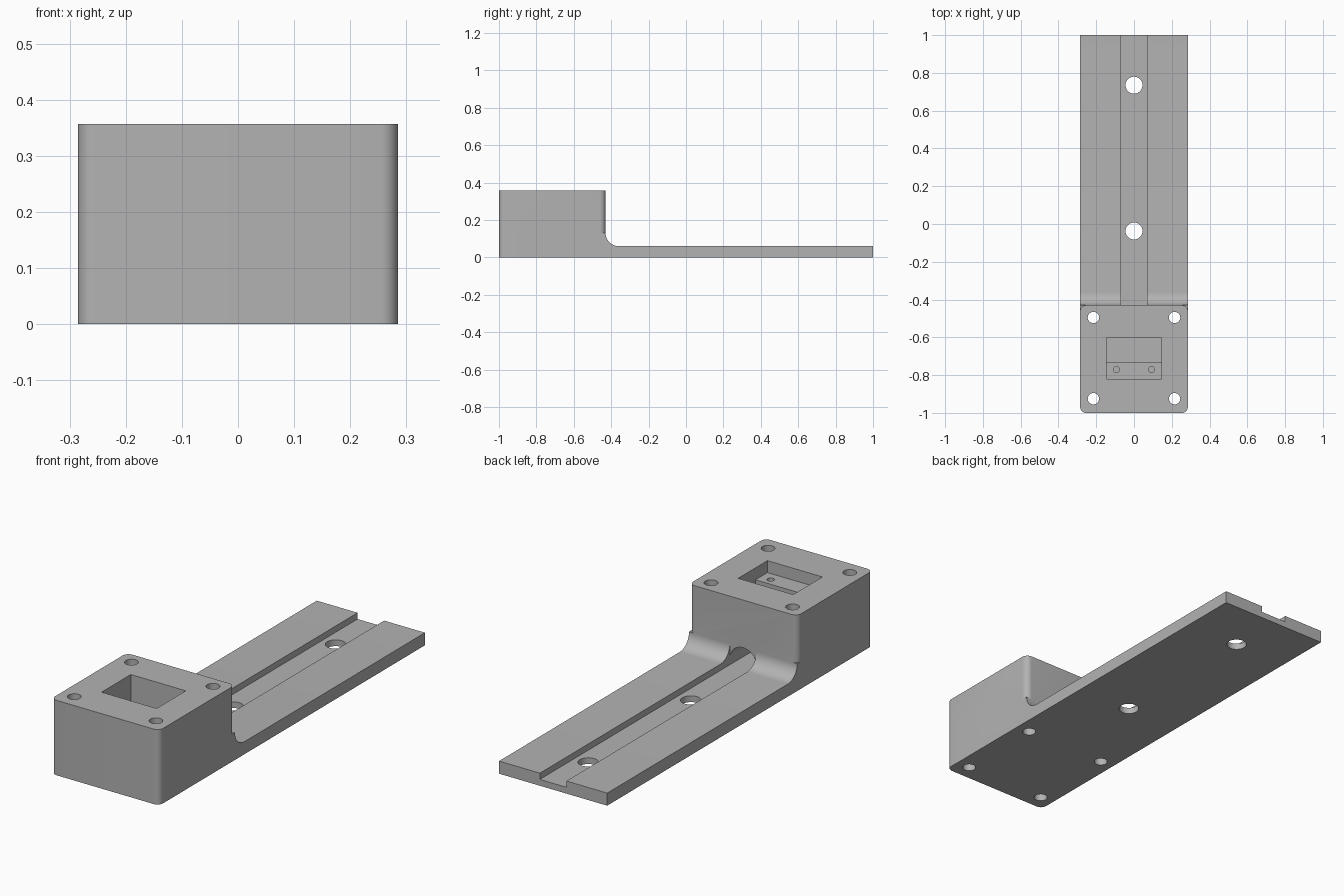
import bpy, bmesh, math
from mathutils import Matrix

if "Cube" in bpy.data.objects:
    bpy.data.objects.remove(bpy.data.objects["Cube"])

W, TOP, PLATE = 0.285, 0.357, 0.06
FACE, R, FLOOR = -0.43, 0.07, 0.03   # block rear face, fillet radius, groove floor

grey = bpy.data.materials.new("grey plastic")
grey.diffuse_color = (0.45, 0.45, 0.45, 1)
grey.use_nodes = True
grey.node_tree.nodes["Principled BSDF"].inputs["Base Color"].default_value = grey.diffuse_color


def prism(name, pts, axis, a, b):
    """Extrude a 2D outline from a to b along x, y or z."""
    place = {"x": lambda u, v, t: (t, u, v),
             "y": lambda u, v, t: (u, t, v),
             "z": lambda u, v, t: (u, v, t)}[axis]
    bm = bmesh.new()
    lo = [bm.verts.new(place(u, v, a)) for u, v in pts]
    hi = [bm.verts.new(place(u, v, b)) for u, v in pts]
    n = len(pts)
    bm.faces.new(lo)
    bm.faces.new(hi)
    for i in range(n):
        bm.faces.new((lo[i], lo[(i + 1) % n], hi[(i + 1) % n], hi[i]))
    bmesh.ops.recalc_face_normals(bm, faces=bm.faces)
    me = bpy.data.meshes.new(name)
    bm.to_mesh(me)
    bm.free()
    ob = bpy.data.objects.new(name, me)
    bpy.context.collection.objects.link(ob)
    return ob


def arc(cx, cy, r, start, end, n):
    return [(cx + r * math.cos(math.radians(start + (end - start) * i / n)),
             cy + r * math.sin(math.radians(start + (end - start) * i / n)))
            for i in range(n + 1)]


def rect(x0, x1, y0, y1):
    return [(x0, y0), (x1, y0), (x1, y1), (x0, y1)]


def hole(name, x, y, r, z0, z1):
    return prism(name, arc(x, y, r, 0, 360, 32)[:-1], "z", z0, z1)


def combine(target, tool, op):
    mod = target.modifiers.new(tool.name, "BOOLEAN")
    mod.operation, mod.object, mod.solver = op, tool, "EXACT"
    bpy.context.view_layer.objects.active = target
    bpy.ops.object.modifier_apply(modifier=mod.name)
    bpy.data.objects.remove(tool)


# Head block with rounded vertical corners
c = 0.03
outline = []
for sx, sy, a in ((1, 1, 0), (-1, 1, 90), (-1, -1, 180), (1, -1, 270)):
    cy = FACE - c if sy > 0 else -1 + c
    outline += arc(sx * (W - c), cy, c, a, a + 90, 8)
bracket = prism("mounting_bracket", outline, "z", 0, TOP)

# Long plate with a concave fillet running up to the block
side = [(-0.9, 0), (1, 0), (1, PLATE)]
side += arc(FACE + R, PLATE + R, R, 270, 180, 12) + [(-0.9, PLATE + R)]
combine(bracket, prism("plate", side, "x", -W, W), "UNION")

# Groove along the plate, continued as an arched tunnel into the pocket
combine(bracket, prism("groove", rect(-0.07, 0.07, FLOOR, 0.2), "y", FACE, 1.1), "DIFFERENCE")
arch = [(-0.07, FLOOR), (0.07, FLOOR)] + arc(0, PLATE, 0.07, 0, 180, 20)
combine(bracket, prism("tunnel", arch, "y", -0.65, FACE + 0.01), "DIFFERENCE")

# Stepped pocket in the top of the block: shallow shelf and deep well
combine(bracket, prism("shelf", rect(-0.145, 0.145, -0.82, -0.60), "z", 0.30, 0.5), "DIFFERENCE")
combine(bracket, prism("well", rect(-0.145, 0.145, -0.73, -0.60), "z", FLOOR, 0.4), "DIFFERENCE")

# Screw holes: shelf, block corners, plate
for x in (-0.093, 0.093):
    combine(bracket, hole("shelf_hole", x, -0.77, 0.016, 0.18, 0.4), "DIFFERENCE")
for x in (-0.215, 0.215):
    for y in (-0.495, -0.925):
        combine(bracket, hole("corner_hole", x, y, 0.03, -0.1, 0.5), "DIFFERENCE")
for y in (-0.037, 0.735):
    combine(bracket, hole("plate_hole", 0, y, 0.045, -0.1, 0.2), "DIFFERENCE")

bracket.data.materials.clear()
bracket.data.materials.append(grey)
for p in bracket.data.polygons:
    p.material_index = 0
bpy.ops.object.select_all(action="DESELECT")
bracket.select_set(True)
bpy.context.view_layer.objects.active = bracket
bpy.ops.object.shade_smooth_by_angle(angle=math.radians(30))
